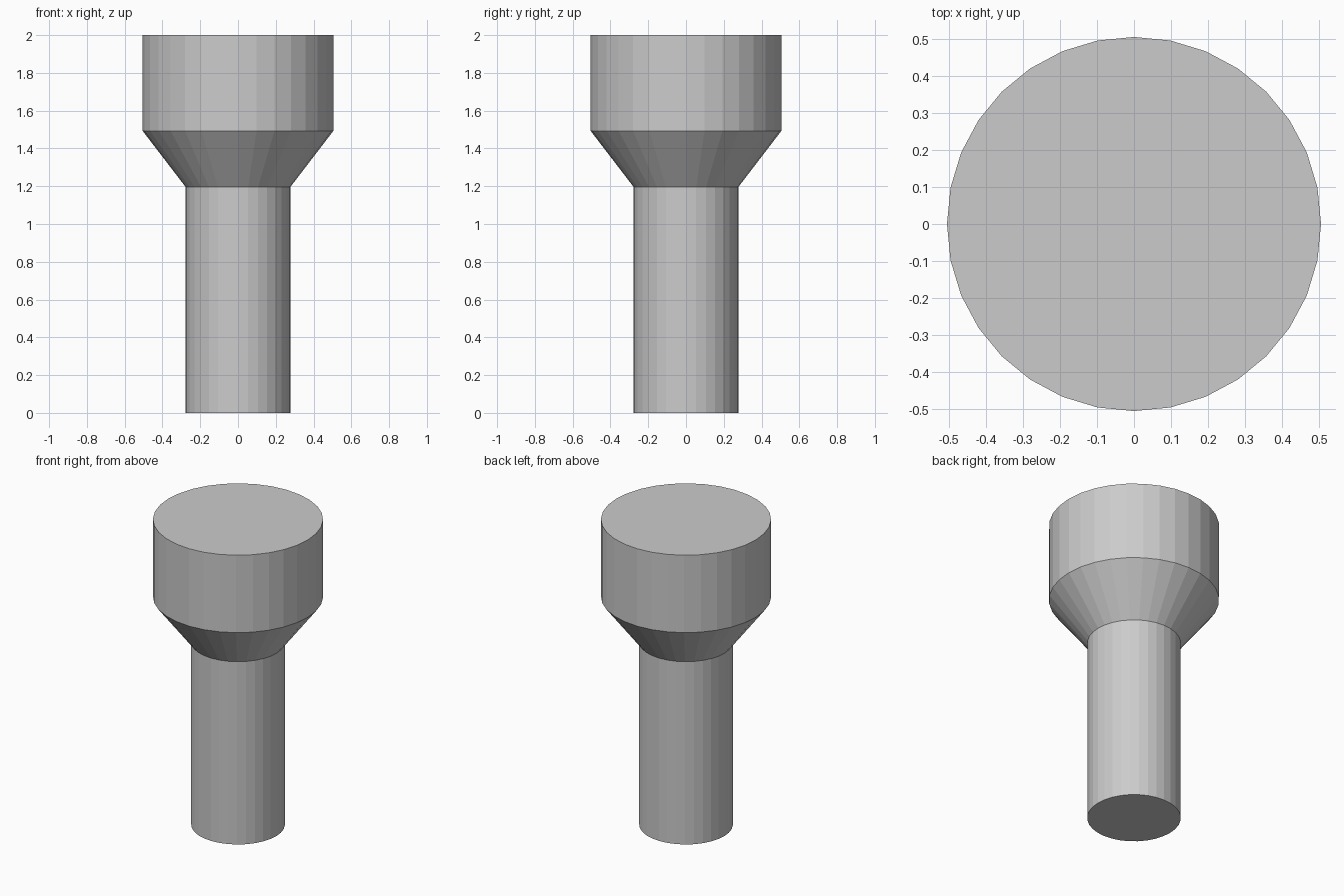
import bpy, bmesh, math

if "Cube" in bpy.data.objects:
    bpy.data.objects.remove(bpy.data.objects["Cube"])

SIDES = 32
# (radius, height) of each ring: shaft, flare, head
PROFILE = [(0.278, 0.0), (0.278, 1.197), (0.505, 1.493), (0.505, 2.0)]

grey = bpy.data.materials.new("plain grey")
grey.diffuse_color = (0.6, 0.6, 0.6, 1.0)
grey.use_nodes = True
grey.node_tree.nodes["Principled BSDF"].inputs["Base Color"].default_value = grey.diffuse_color

# Stepped round body: narrow shaft, conical flare, wide head
bm = bmesh.new()
rings = []
for r, z in PROFILE:
    rings.append([bm.verts.new((r * math.cos(a), r * math.sin(a), z))
                  for a in (2 * math.pi * i / SIDES for i in range(SIDES))])
for low, high in zip(rings, rings[1:]):
    for i in range(SIDES):
        j = (i + 1) % SIDES
        bm.faces.new((low[i], low[j], high[j], high[i]))

# End caps
bm.faces.new(rings[0][::-1])
bm.faces.new(rings[-1])

mesh = bpy.data.meshes.new("flared_post")
bm.to_mesh(mesh)
bm.free()
mesh.materials.append(grey)
bpy.context.collection.objects.link(bpy.data.objects.new("flared_post", mesh))
